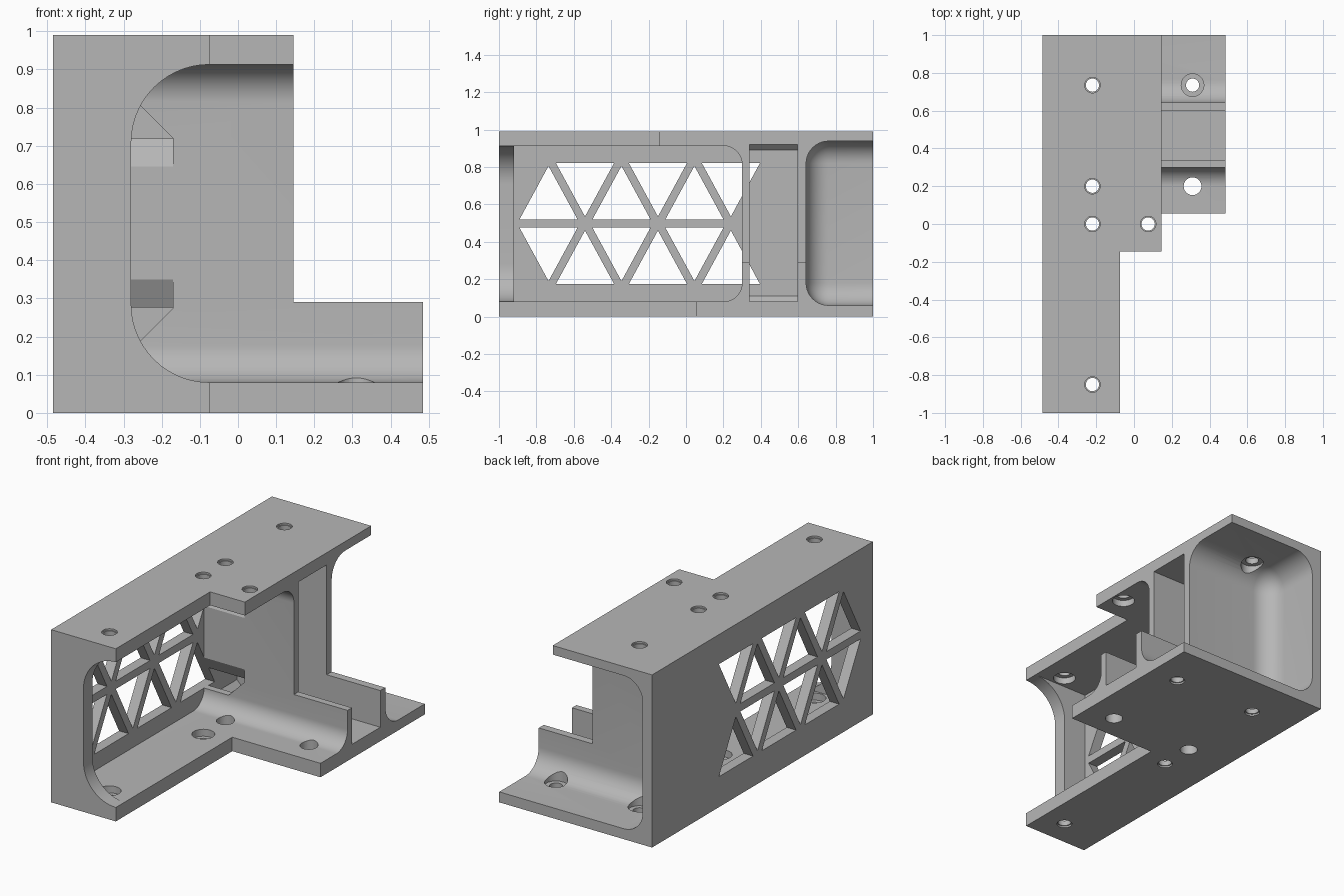
import bpy, bmesh, math
from mathutils import Vector

if "Cube" in bpy.data.objects:
    bpy.data.objects.remove(bpy.data.objects["Cube"], do_unlink=True)

grey = bpy.data.materials.new("plain grey")
grey.use_nodes = True
colour = (0.47, 0.47, 0.47, 1)
grey.diffuse_color = colour
grey.node_tree.nodes["Principled BSDF"].inputs["Base Color"].default_value = colour

WALL = -0.425   # inner face of the side wall
FAR = 0.7       # beyond the open side


def prism(bm, points, axis, lo, hi):
    """Extrude a 2D outline along x, y or z."""
    def place(p, d):
        c = list(p)
        c.insert("xyz".index(axis), d)
        return bm.verts.new(c)
    a = [place(p, lo) for p in points]
    b = [place(p, hi) for p in points]
    faces = [bm.faces.new(a), bm.faces.new(b[::-1])]
    for i in range(len(a)):
        j = (i + 1) % len(a)
        faces.append(bm.faces.new((a[i], b[i], b[j], a[j])))
    bmesh.ops.recalc_face_normals(bm, faces=faces)
    return a + b


def box(bm, x, y, z):
    return prism(bm, [(x[0], y[0]), (x[1], y[0]), (x[1], y[1]), (x[0], y[1])], "z", *z)


def disc(x, y, r, n=32):
    return [(x + r * math.cos(math.tau * i / n), y + r * math.sin(math.tau * i / n)) for i in range(n)]


def arc(cx, cy, r, start, end, n=14):
    return [(cx + r * math.cos(math.radians(start + (end - start) * i / n)),
             cy + r * math.sin(math.radians(start + (end - start) * i / n))) for i in range(n + 1)]


def finish(bm, name):
    mesh = bpy.data.meshes.new(name)
    bm.to_mesh(mesh)
    bm.free()
    ob = bpy.data.objects.new(name, mesh)
    mesh.materials.append(grey)
    bpy.context.collection.objects.link(ob)
    return ob


# Solid block
bm = bmesh.new()
box(bm, (-0.485, 0.485), (-1, 1), (0, 0.99))
bracket = finish(bm, "bracket")
bpy.context.view_layer.objects.active = bracket


def cut(bm, name):
    tool = finish(bm, name)
    tool.hide_render = True
    mod = bracket.modifiers.new(name, "BOOLEAN")
    mod.operation = "DIFFERENCE"
    mod.solver = "EXACT"
    mod.object = tool
    bpy.ops.object.modifier_apply(modifier=name)
    bpy.data.objects.remove(tool, do_unlink=True)


# Stepped outline of the top plate, bottom plate and ribs
for name, x, y, z in (("upper_step", (0.145, FAR), (-2, 2), (0.29, 2)),
                      ("front_step", (-0.075, FAR), (-2, -0.145), (-1, 2)),
                      ("lower_step", (-0.075, FAR), (-2, 0.055), (-1, 0.5))):
    bm = bmesh.new()
    box(bm, x, y, z)
    cut(bm, name)

# Front pocket, rounded where it meets the first rib
bm = bmesh.new()
r = 0.1
prism(bm, [(-0.92, 0.08)] + arc(0.3 - r, 0.08 + r, r, -90, 0)
      + arc(0.3 - r, 0.913 - r, r, 0, 90) + [(-0.92, 0.913)], "x", WALL, FAR)
cut(bm, "front_pocket")

# Opening in the front flange with large round corners
bm = bmesh.new()
r = 0.205
prism(bm, [(FAR, 0.08)] + arc(-0.28 + r, 0.08 + r, r, 270, 180)
      + arc(-0.28 + r, 0.913 - r, r, 180, 90) + [(FAR, 0.913)], "y", -1.2, -0.91)
cut(bm, "front_opening")

# Slot between the ribs
bm = bmesh.new()
c = 0.03
prism(bm, [(FAR, 0.08), (WALL + c, 0.08), (WALL, 0.08 + c), (WALL, 0.92 - c),
           (WALL + c, 0.92), (FAR, 0.92)], "y", 0.34, 0.597)
cut(bm, "rib_slot")

# Rear pocket with all inner edges filleted
bm = bmesh.new()
box(bm, (WALL, 1), (0.642, 1.5), (0.06, 0.938))
bmesh.ops.bevel(bm, geom=bm.edges[:], offset=0.12, segments=10, profile=0.5, affect="EDGES")
bmesh.ops.recalc_face_normals(bm, faces=bm.faces[:])
cut(bm, "rear_pocket")

# Triangular lattice in the side wall; the last pair also runs into the first rib
bm = bmesh.new()
for i in range(6):
    mid = -0.735 + 0.195 * i
    base, tip = (0.52, 0.805) if i % 2 == 0 else (0.82, 0.535)
    for flip in (False, True):
        tri = [(mid - 0.155, base), (mid + 0.155, base), (mid, tip)]
        if flip:
            tri = [(y, 0.995 - z) for y, z in tri]
        part = bmesh.new()
        prism(part, tri, "x", -0.6, -0.17 if i == 5 else -0.36)
        if i == 5:
            edge = Vector((-0.17, 0, 0.275 if flip else 0.72))
            bmesh.ops.bisect_plane(part, geom=part.verts[:] + part.edges[:] + part.faces[:],
                                   plane_co=edge, plane_no=(1, 0, -1 if flip else 1), clear_outer=True)
            bmesh.ops.holes_fill(part, edges=part.edges[:])
            bmesh.ops.recalc_face_normals(part, faces=part.faces[:])
        temp = bpy.data.meshes.new("lattice_part")
        part.to_mesh(temp)
        part.free()
        bm.from_mesh(temp)
        bpy.data.meshes.remove(temp)
cut(bm, "lattice")

# Screw holes, outer rims and inner counterbores
TOP = [(-0.22, 0.735), (-0.22, 0.2), (-0.22, 0), (0.075, 0), (-0.22, -0.85)]
BOTTOM = [(0.31, 0.735), (-0.22, 0.735), (-0.22, 0), (-0.22, -0.85)]
WIDE = [(0.31, 0.2), (-0.22, 0.2)]
holes, bores = bmesh.new(), bmesh.new()
for p in TOP:
    prism(holes, disc(*p, 0.035), "z", 0.85, 1.1)
    prism(bores, disc(*p, 0.041), "z", 0.98, 1.1)
    prism(bores, disc(*p, 0.06), "z", 0.82, 0.95)
for p in BOTTOM:
    prism(holes, disc(*p, 0.035), "z", -0.1, 0.14)
    prism(bores, disc(*p, 0.041), "z", -0.1, 0.01)
    prism(bores, disc(*p, 0.06), "z", 0.04, 0.17)
for p in WIDE:
    prism(holes, disc(*p, 0.047), "z", -0.1, 0.2)
cut(holes, "screw_holes")
cut(bores, "counterbores")

# Smooth fillets, crisp edges
bpy.ops.object.select_all(action="DESELECT")
bracket.select_set(True)
bpy.ops.object.shade_smooth_by_angle(angle=math.radians(25))
